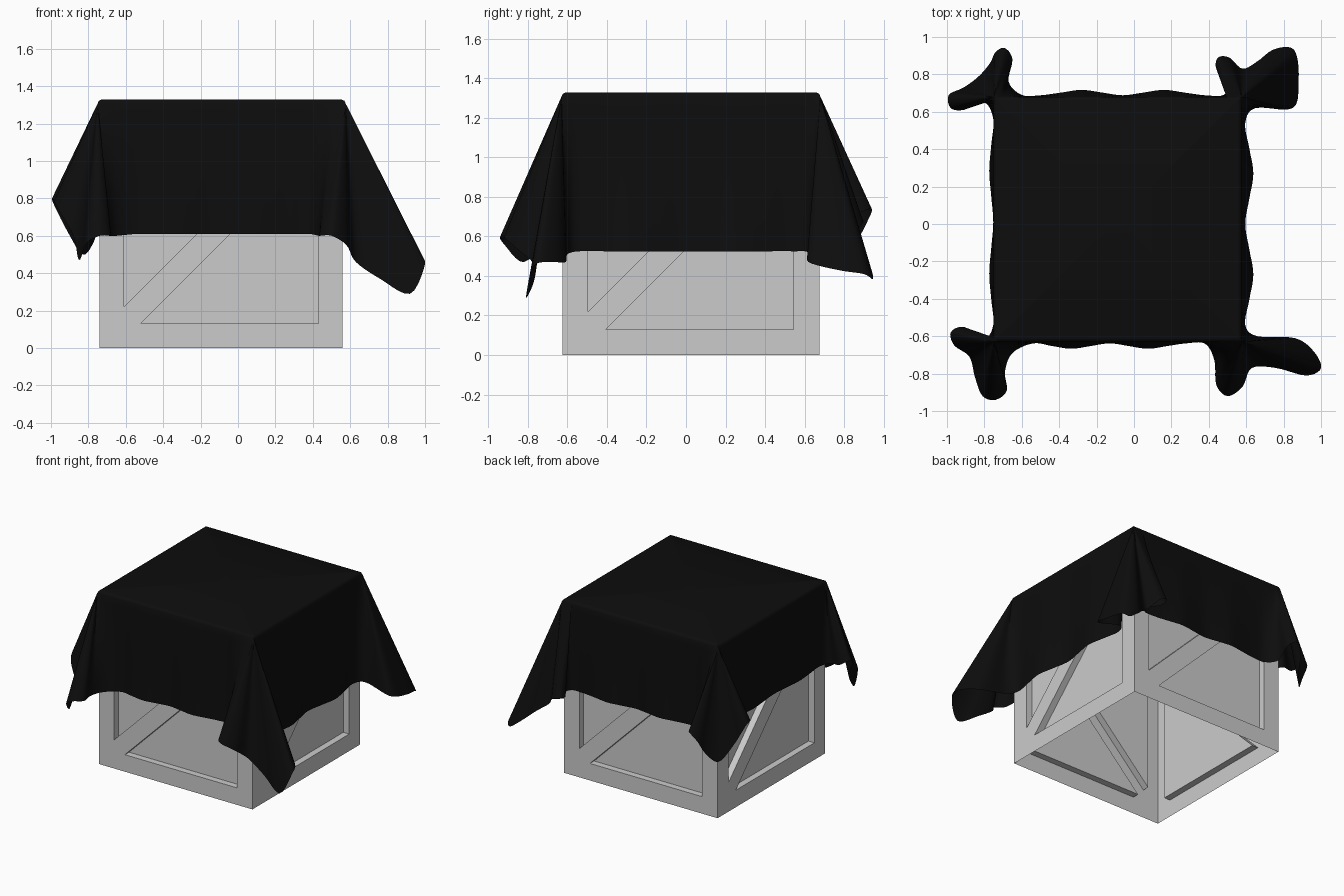
import bpy, bmesh, math
from mathutils import Vector, Matrix

if "Cube" in bpy.data.objects:
    bpy.data.objects.remove(bpy.data.objects["Cube"])

S, BAR, NOTCH, DEPTH = 1.30, 0.13, 0.09, 0.05
CENTRE = Vector((-0.09, 0.025, S / 2))


def finish(bm, name):
    bmesh.ops.remove_doubles(bm, verts=bm.verts, dist=1e-4)
    bmesh.ops.recalc_face_normals(bm, faces=bm.faces)
    mesh = bpy.data.meshes.new(name)
    bm.to_mesh(mesh)
    bm.free()
    ob = bpy.data.objects.new(name, mesh)
    bpy.context.collection.objects.link(ob)
    return ob


# Crate: open-bottomed shell, each side a frame with a flush diagonal brace
def crate_side(bm, rot):
    a, b, c = BAR, S - BAR, NOTCH

    def face(pts):
        bm.faces.new([bm.verts.new(CENTRE + rot @ Vector((u - S / 2, d - S / 2, z - S / 2)))
                      for u, d, z in pts])

    outer = [(0, 0), (S, 0), (S, S), (0, S)]
    inner = [(a, a), (b, a), (b, b), (a, b)]
    for i in range(4):
        j = (i + 1) % 4
        face([(u, 0, z) for u, z in (outer[i], outer[j], inner[j], inner[i])])
    brace = [(a, a), (a + c, a), (b, b - c), (b, b), (b - c, b), (a, a + c)]
    face([(u, 0, z) for u, z in brace])
    for tri in ([(a, a + c), (b - c, b), (a, b)], [(a + c, a), (b, a), (b, b - c)]):
        face([(u, DEPTH, z) for u, z in tri])
        for i in range(3):
            (u0, z0), (u1, z1) = tri[i], tri[(i + 1) % 3]
            face([(u0, 0, z0), (u1, 0, z1), (u1, DEPTH, z1), (u0, DEPTH, z0)])


bm = bmesh.new()
for k in range(4):
    crate_side(bm, Matrix.Rotation(k * math.pi / 2, 3, 'Z'))
crate_side(bm, Matrix.Rotation(-math.pi / 2, 3, 'X'))
finish(bm, "crate")

# Cloth hem: folded corners, counter-clockwise from front right
X0, X1, Y0, Y1, TOP = -0.75, 0.575, -0.63, 0.68, 1.328
front_right = [(.38, -.64, .61), (.43, -.73, .60), (.44, -.86, .60), (.50, -.92, .60),
               (.58, -.87, .55), (.63, -.77, .46), (.76, -.77, .37), (.92, -.81, .29),
               (1.0, -.77, .45), (.96, -.68, .47), (.86, -.61, .47), (.66, -.60, .51)]
back_right = [(.65, .62, .52), (.85, .62, .47), (.88, .77, .43), (.87, .90, .41),
              (.83, .945, .385), (.74, .93, .45), (.66, .87, .52), (.58, .83, .58),
              (.51, .89, .66), (.45, .89, .68), (.44, .83, .67), (.50, .75, .66), (.48, .69, .66)]
back_left = [(-.60, .69, .66), (-.67, .76, .67), (-.65, .88, .72), (-.69, .94, .74),
             (-.74, .92, .68), (-.77, .86, .57), (-.83, .79, .50), (-.91, .73, .62),
             (-.99, .69, .78), (-.98, .62, .79), (-.91, .61, .74), (-.80, .65, .71)]
front_left = [(-.80, -.61, .71), (-.91, -.55, .75), (-.98, -.58, .79), (-.96, -.65, .74),
              (-.88, -.71, .60), (-.85, -.82, .47), (-.81, -.92, .56), (-.74, -.94, .60),
              (-.68, -.89, .60), (-.69, -.79, .60), (-.65, -.69, .60)]


# Wavy straight stretch of hem between two corners
def flap(p0, p1, normal, z):
    n = 9
    out = []
    for i in range(n):
        t = i / (n - 1)
        wave = 0.022 + 0.018 * math.cos(t * 4 * math.pi + math.pi)
        out.append(Vector((*p0, z)).lerp(Vector((*p1, z)), t) + Vector((*normal, 0)) * wave)
    return out


hem = [Vector(p) for p in front_right]
hem += flap((.59, -.54), (.59, .54), (1.2, 0), .525)
hem += [Vector(p) for p in back_right]
hem += flap((.38, .685), (-.50, .685), (0, .8), .66)
hem += [Vector(p) for p in back_left]
hem += flap((X0, .56), (X0, -.54), (-.6, 0), .70)
hem += [Vector(p) for p in front_left]
hem += flap((-.54, -.635), (.28, -.635), (0, -.8), .61)


# Closed smooth curve through the hem points
def smooth_loop(pts, steps):
    n, out = len(pts), []
    for i in range(n):
        p, q, r, s = (pts[(i + k) % n] for k in (-1, 0, 1, 2))
        for k in range(steps):
            t = k / steps
            out.append(0.5 * (2 * q + (r - p) * t + (2 * p - 5 * q + 4 * r - s) * t * t
                              + (3 * q - p - 3 * r + s) * t ** 3))
    return out


def clamp(v, lo, hi):
    return max(lo, min(hi, v))


# Where a hem point hangs from: folds gather towards the nearest corner
def anchor(p):
    ox, oy = p.x - clamp(p.x, X0, X1), p.y - clamp(p.y, Y0, Y1)
    pull = 0.6 * max(0, math.hypot(ox, oy) - 0.06)
    x = p.x + math.copysign(pull, p.x)
    y = p.y + math.copysign(pull, p.y)
    x, y = clamp(x, X0, X1), clamp(y, Y0, Y1)
    return Vector((x, y, TOP - 0.02))


curve = smooth_loop(hem, 5)
bm = bmesh.new()
rows = []
ROWS = 14
mid = Vector(((X0 + X1) / 2, (Y0 + Y1) / 2, TOP))
for inset, z in ((0.0, TOP), (0.97, TOP), (0.99, TOP - 0.006)):
    ring = []
    for p in curve:
        q = mid.lerp(anchor(p), inset)
        q.z = z
        ring.append(bm.verts.new(q))
    rows.append(ring)
for r in range(ROWS + 1):
    rows.append([bm.verts.new(anchor(p).lerp(p, r / ROWS)) for p in curve])
n = len(curve)
for a, b in zip(rows, rows[1:]):
    for i in range(n):
        j = (i + 1) % n
        bm.faces.new((a[i], b[i], b[j], a[j]))
bmesh.ops.remove_doubles(bm, verts=bm.verts, dist=1e-4)
cloth = finish(bm, "draped_cloth")

# Black cloth, smooth shaded
black = bpy.data.materials.new("black_cloth")
black.diffuse_color = (0.004, 0.004, 0.004, 1)
black.use_nodes = True
black.node_tree.nodes["Principled BSDF"].inputs["Base Color"].default_value = black.diffuse_color
cloth.data.materials.append(black)
bpy.context.view_layer.objects.active = cloth
cloth.select_set(True)
bpy.ops.object.shade_smooth_by_angle(angle=math.radians(50))
